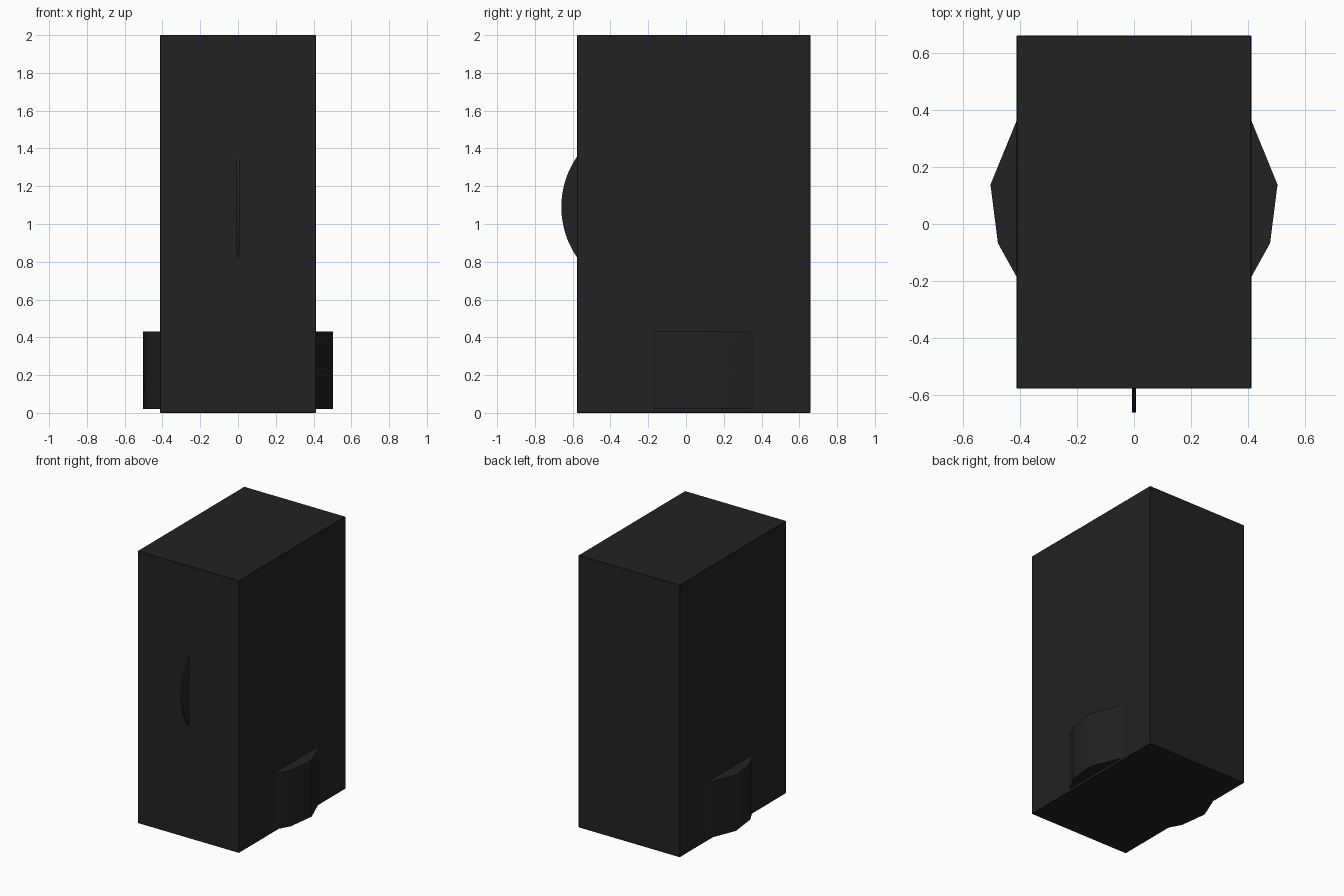
import bpy
import bmesh
import math

cube = bpy.data.objects.get("Cube")
if cube:
    bpy.data.objects.remove(cube, do_unlink=True)

black = bpy.data.materials.new("matte black")
black.use_nodes = True
COLOUR = (0.016, 0.016, 0.016, 1)
black.diffuse_color = COLOUR
black.node_tree.nodes["Principled BSDF"].inputs["Base Color"].default_value = COLOUR


def prism(name, outline, depth):
    """Extrude a closed 3D outline along a vector."""
    bm = bmesh.new()
    face = bm.faces.new([bm.verts.new(p) for p in outline])
    new = bmesh.ops.extrude_face_region(bm, geom=[face])["geom"]
    verts = [g for g in new if isinstance(g, bmesh.types.BMVert)]
    bmesh.ops.translate(bm, verts=verts, vec=depth)
    bmesh.ops.recalc_face_normals(bm, faces=bm.faces)
    mesh = bpy.data.meshes.new(name)
    bm.to_mesh(mesh)
    bm.free()
    mesh.materials.append(black)
    obj = bpy.data.objects.new(name, mesh)
    bpy.context.collection.objects.link(obj)
    return obj


# Tall cabinet with a hairline bevel
W, FRONT, BACK, H = 0.412, -0.577, 0.66, 2.0
body = prism("cabinet_body",
             [(-W, FRONT, 0), (W, FRONT, 0), (W, BACK, 0), (-W, BACK, 0)],
             (0, 0, H))
bevel = body.modifiers.new("edge_bevel", "BEVEL")
bevel.width = 0.003
bevel.segments = 1

# Thin curved fin handle on the front
R, MID, APEX, HALF = 0.47, 1.09, -0.66, 0.007
sweep = math.radians(38)
steps = 24
arc = []
for i in range(steps + 1):
    a = -sweep + 2 * sweep * i / steps
    arc.append((-HALF, APEX + R - R * math.cos(a), MID + R * math.sin(a)))
fin = prism("front_fin", arc, (2 * HALF, 0, 0))

# Faceted side pods near the base
POD = [(0.40, 0.39), (0.503, 0.138), (0.477, -0.067), (0.40, -0.206)]
pods = [prism(name, [(s * x, y, 0.02) for x, y in POD], (0, 0, 0.412))
        for name, s in (("left_side_pod", 1), ("right_side_pod", -1))]

# Soft shading across shallow angles only
bpy.ops.object.select_all(action="DESELECT")
for obj in [fin] + pods:
    obj.select_set(True)
bpy.context.view_layer.objects.active = fin
bpy.ops.object.shade_smooth_by_angle(angle=math.radians(35))
